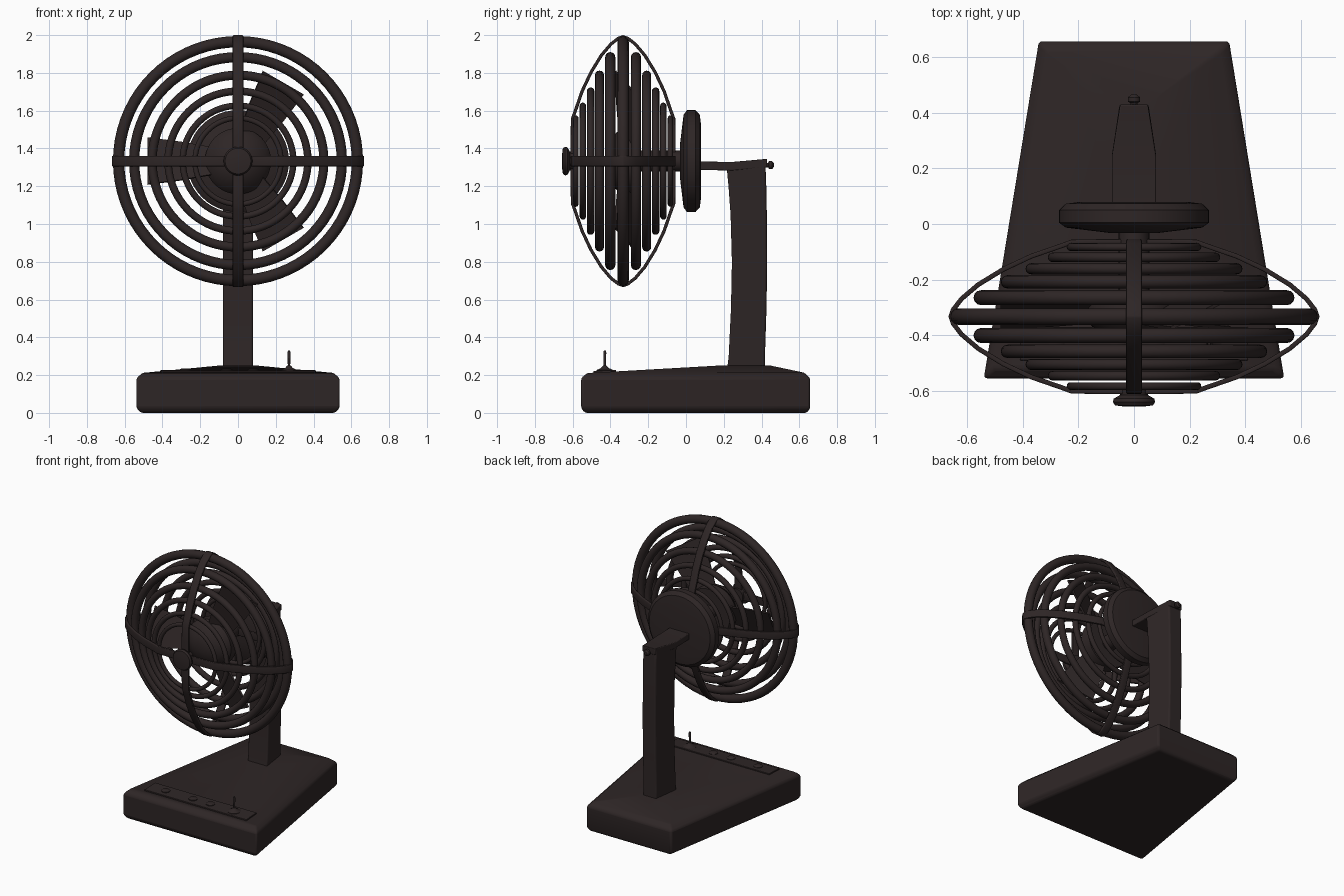
import bpy, bmesh, math
from mathutils import Matrix, Vector

if "Cube" in bpy.data.objects:
    bpy.data.objects.remove(bpy.data.objects["Cube"])

AXIS_Z = 1.333      # height of the fan axis
CAGE_Y = -0.333     # widest plane of the cage

paint = bpy.data.materials.new("dark_brown")
paint.use_nodes = True
COLOUR = (0.027, 0.019, 0.019, 1)
paint.diffuse_color = COLOUR
paint.node_tree.nodes["Principled BSDF"].inputs["Base Color"].default_value = COLOUR


def finish(name, bm, bevel=0, angle=35, solid=0):
    bmesh.ops.recalc_face_normals(bm, faces=bm.faces[:])
    mesh = bpy.data.meshes.new(name)
    bm.to_mesh(mesh)
    bm.free()
    mesh.materials.append(paint)
    obj = bpy.data.objects.new(name, mesh)
    bpy.context.collection.objects.link(obj)
    if solid:
        mod = obj.modifiers.new("thickness", "SOLIDIFY")
        mod.thickness, mod.offset = solid, 0
    if bevel:
        mod = obj.modifiers.new("rounding", "BEVEL")
        mod.width, mod.segments = bevel, 3
        mod.limit_method, mod.angle_limit = "ANGLE", math.radians(35)
    bpy.ops.object.select_all(action="DESELECT")
    obj.select_set(True)
    bpy.context.view_layer.objects.active = obj
    bpy.ops.object.shade_smooth_by_angle(angle=math.radians(angle))
    return obj


def loft(name, sections, matrix=None, **style):
    """Skin a stack of equal-count sections and cap both ends."""
    bm = bmesh.new()
    rows = [[bm.verts.new(p) for p in s] for s in sections]
    n = len(rows[0])
    for a, b in zip(rows, rows[1:]):
        for i in range(n):
            j = (i + 1) % n
            bm.faces.new((a[i], a[j], b[j], b[i]))
    bm.faces.new(rows[0])
    bm.faces.new(rows[-1])
    if matrix:
        bm.transform(matrix)
    return finish(name, bm, **style)


def lathe(name, profile, centre=(0, 0, AXIS_Z), upright=False, seg=48):
    """Turn (radius, distance) points around the fan axis or a vertical one."""
    sections = []
    for r, d in profile:
        ring = []
        for i in range(seg):
            a = math.tau * i / seg
            u, v = r * math.cos(a), r * math.sin(a)
            ring.append((u, v, d) if upright else (u, d, v))
        sections.append(ring)
    return loft(name, sections, Matrix.Translation(centre))


def trapezoid(front, back, y0, y1, z0, z1=None):
    z1 = z0 if z1 is None else z1
    return [(-front, y0, z0), (front, y0, z0), (back, y1, z1), (-back, y1, z1)]


# Base: tapered slab whose top swells up to the post
loft("base", [
    trapezoid(.515, .32, -.535, .64, 0),
    trapezoid(.54, .342, -.555, .657, .025),
    trapezoid(.54, .342, -.555, .657, .185),
    trapezoid(.505, .31, -.52, .625, .213),
    trapezoid(.085, .06, .20, .44, .252),
], bevel=.012)

# Control strip with buttons and a switch lever
TILT = .05
strip = [trapezoid(.41, .41, -.49, -.37, z, z + .12 * TILT) for z in (.20, .222)]
loft("control_strip", strip, bevel=.003)
for i, x in enumerate((-.28, -.06, .08)):
    lathe(f"button_{i + 1}", [(.03, .21), (.03, .229), (.022, .234)],
          (x, -.43, 0), True, 20)
lathe("switch_base", [(.045, .21), (.045, .226), (.02, .238), (.01, .25)],
      (.27, -.43, 0), True, 20)
lathe("switch_lever", [(.006, .23), (.008, .32), (.005, .33)],
      (.27, -.43, 0), True, 12)

# Post: slightly bowed, narrowing toward the back
post = []
for z, y0, y1 in ((.21, .215, .42), (.30, .226, .418), (.55, .238, .426), (.8, .243, .43),
                  (1.05, .236, .428), (1.2, .225, .425)):
    post.append(trapezoid(.08, .052, y0, y1, z))
post.append(trapezoid(.08, .052, .215, .42, 1.305, 1.335))
loft("post", post, bevel=.01)

# Flat bracket from the post to the motor, and its tightening knob
bracket = []
for y, w, top in ((.05, .08, 1.332), (.24, .08, 1.328), (.43, .05, 1.345)):
    bracket.append([(-w, y, top - .045), (w, y, top - .045), (w, y, top), (-w, y, top)])
loft("bracket", bracket, bevel=.005)
lathe("bracket_knob", [(.012, .40), (.012, .435), (.022, .44), (.022, .455), (.01, .465)],
      (0, 0, 1.312), seg=20)

# Motor and drive shaft
lathe("motor_housing", [(.19, .08), (.245, .073), (.27, .05), (.27, .005), (.245, -.013),
                        (.08, -.033)])
lathe("drive_shaft", [(.055, .0), (.055, -.30)], seg=32)

# Blade hub and three pitched blades
lathe("blade_hub", [(.17, -.26), (.175, -.33), (.15, -.37), (.08, -.41), (.03, -.42)])
for i in range(3):
    place = (Matrix.Translation((0, -.32, AXIS_Z))
             @ Matrix.Rotation(math.radians(180 + 120 * i), 4, "Y")
             @ Matrix.Rotation(math.radians(24), 4, "X"))
    sections = []
    for r, w in ((.12, .075), (.30, .11), (.48, .135)):
        sections.append([(r, -.006, -w), (r, -.006, w), (r, .006, w), (r, .006, -w)])
    loft(f"fan_blade_{i + 1}", sections, place)


# Cage rings, shrinking toward front and back
def ring(name, y, major, minor, steps=72, sides=12):
    bm = bmesh.new()
    loops = []
    for i in range(steps):
        a = math.tau * i / steps
        out = Vector((math.cos(a), 0, math.sin(a)))
        loop = []
        for k in range(sides):
            b = math.tau * k / sides
            p = out * (major + minor * math.cos(b)) + Vector((0, y + minor * math.sin(b), AXIS_Z))
            loop.append(bm.verts.new(p))
        loops.append(loop)
    for i in range(steps):
        p, q = loops[i], loops[(i + 1) % steps]
        for k in range(sides):
            m = (k + 1) % sides
            bm.faces.new((p[k], p[m], q[m], q[k]))
    finish(name, bm)


ring("cage_ring_middle", CAGE_Y, .632, .03)
for i, (offset, major, minor) in enumerate((
        (.068, .55, .027), (.125, .455, .024), (.172, .37, .02),
        (.213, .293, .017), (.25, .228, .014))):
    ring(f"cage_ring_front_{i + 1}", CAGE_Y - offset, major, minor)
    ring(f"cage_ring_back_{i + 1}", CAGE_Y + offset, major, minor)

# Two crossing hoops hold the rings
quarter = [(.0, .27), (.12, .27), (.225, .268), (.26, .255), (.37, .217), (.47, .17),
           (.56, .115), (.62, .064), (.65, .025)]
half = quarter + [(.659, 0)] + [(r, -d) for r, d in reversed(quarter)]
outline = half + [(-r, d) for r, d in reversed(half[1:-1])]
for name, turn in (("horizontal_hoop", 0), ("vertical_hoop", 90)):
    bm = bmesh.new()
    pairs = [[bm.verts.new((r, d, side)) for side in (-.028, .028)] for r, d in outline]
    for p, q in zip(pairs, pairs[1:] + pairs[:1]):
        bm.faces.new((p[0], p[1], q[1], q[0]))
    bm.transform(Matrix.Translation((0, CAGE_Y, AXIS_Z))
                 @ Matrix.Rotation(math.radians(turn), 4, "Y"))
    finish(name, bm, bevel=.005, solid=.017)

# Flared cap at the front centre
lathe("front_cap", [(.05, -.58), (.05, -.615), (.073, -.628), (.076, -.64), (.068, -.652),
                    (.03, -.657)])
